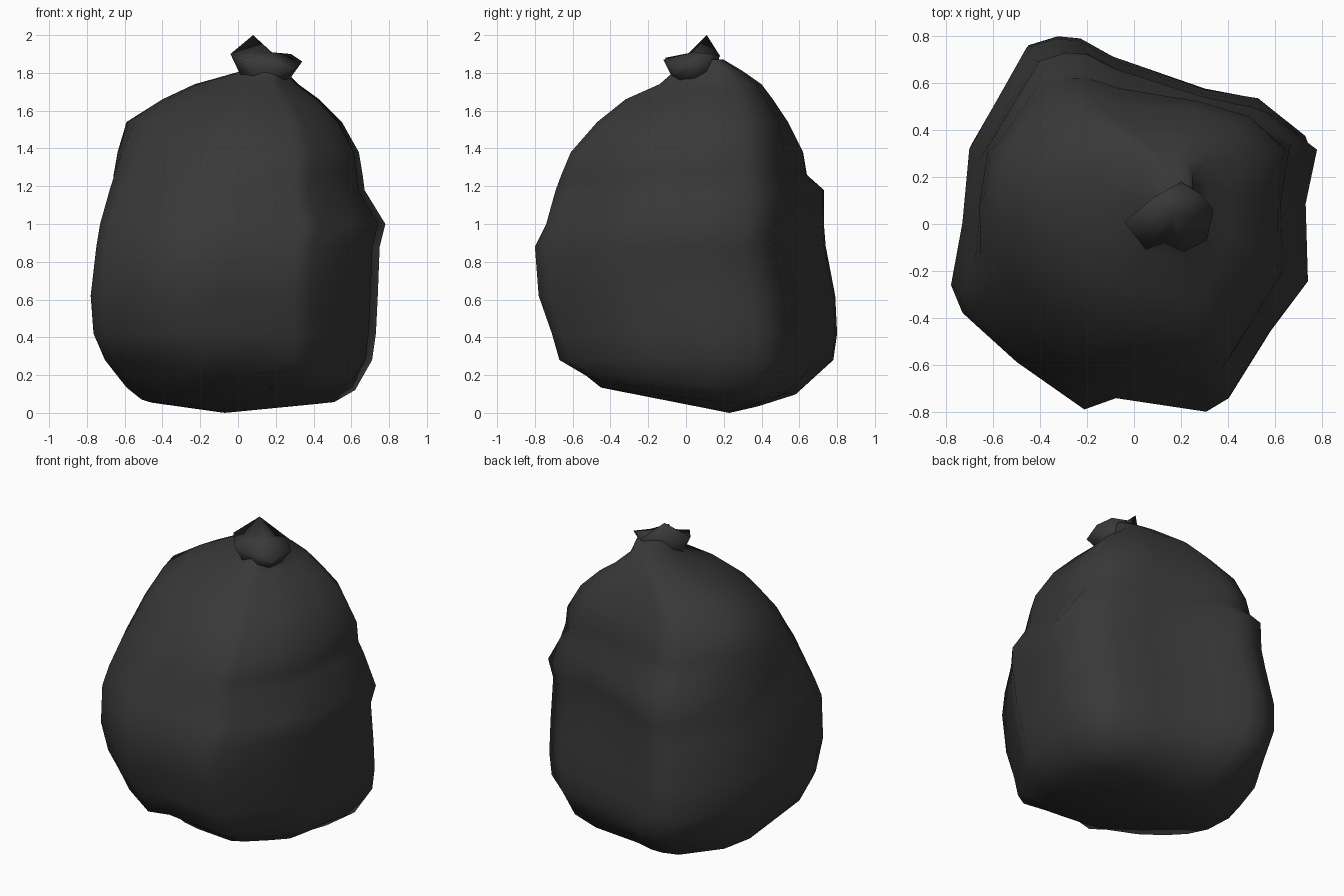
import bpy, bmesh

mat = bpy.data.materials.new("black plastic")
mat.diffuse_color = (0.04, 0.04, 0.04, 1)


def loft(name, rings, bottom, top):
    """Skin a stack of equal-length rings and close both ends with a fan."""
    bm = bmesh.new()
    loops = [[bm.verts.new(p) for p in r] for r in rings]
    n = len(loops[0])
    lo, hi = bm.verts.new(bottom), bm.verts.new(top)
    for i in range(n):
        j = (i + 1) % n
        for a, b in zip(loops, loops[1:]):
            bm.faces.new((a[i], a[j], b[j], b[i]))
        bm.faces.new((loops[0][j], loops[0][i], lo))
        bm.faces.new((loops[-1][i], loops[-1][j], hi))
    bmesh.ops.recalc_face_normals(bm, faces=bm.faces)
    for f in bm.faces:
        f.smooth = True
    me = bpy.data.meshes.new(name)
    bm.to_mesh(me)
    bm.free()
    me.materials.append(mat)
    ob = bpy.data.objects.new(name, me)
    bpy.context.collection.objects.link(ob)
    return ob


# Lumpy plan outline of the filled bag, counter-clockwise
full = [(-.32, .80), (-.45, .76), (-.70, .32), (-.73, 0), (-.78, -.27),
        (-.73, -.39), (-.52, -.58), (-.22, -.79), (-.08, -.74), (.32, -.80),
        (.42, -.74), (.60, -.45), (.74, -.26), (.73, .10), (.78, .35),
        (.57, .52), (.33, .56), (-.08, .71), (-.22, .79)]
# The same outline with the front left corner drawn in, the right side squarer
drawn = [(-.32, .80), (-.45, .76), (-.70, .48), (-.78, .22), (-.72, -.05),
         (-.60, -.28), (-.42, -.50), (-.18, -.67), (0, -.74), (.40, -.80),
         (.50, -.71), (.65, -.45), (.75, -.24), (.75, .14), (.78, .43),
         (.61, .62), (.35, .72), (-.06, .76), (-.22, .80)]

# Levels: z, tilt along y, x min, x max, y min, y max, drawn-in amount
levels = [(.08, -.12, -.51, .51, -.45, .38, 1),
          (.15, -.09, -.59, .62, -.53, .58, 1),
          (.28, 0, -.71, .71, -.67, .78, .1),
          (.42, 0, -.765, .73, -.71, .80, 0),
          (.62, 0, -.78, .74, -.78, .79, 0),
          (.88, 0, -.75, .75, -.80, .74, 0),
          (1.00, 0, -.73, .78, -.74, .73, 0),
          (1.18, 0, -.69, .67, -.69, .73, .2),
          (1.26, 0, -.68, .66, -.66, .64, .5),
          (1.38, 0, -.65, .64, -.61, .62, .7),
          (1.54, 0, -.59, .55, -.47, .54, 1),
          (1.66, 0, -.40, .43, -.32, .46, 1),
          (1.74, 0, -.23, .32, -.14, .40, 1),
          (1.81, 0, .02, .25, -.06, .30, 1),
          (1.87, 0, .09, .25, -.01, .20, 1)]


def ring(z, tilt, x0, x1, y0, y1, k):
    pts = []
    for (ax, ay), (bx, by) in zip(full, drawn):
        x, y = ax + (bx - ax) * k, ay + (by - ay) * k
        px = x0 + (x + .78) / 1.56 * (x1 - x0)
        py = y0 + (y + .80) / 1.60 * (y1 - y0)
        pts.append((px, py, z + tilt * py))
    return pts


loft("bag_body", [ring(*l) for l in levels], (-.07, .23, 0), (.16, .08, 1.88))

# Gathered neck flaring into a crumpled rim
rim = [(.08, .11, 2.0), (-.04, .01, 1.9), (.05, -.11, 1.88), (.13, -.08, 1.85),
       (.21, -.12, 1.87), (.31, -.07, 1.83), (.34, .06, 1.86), (.28, .13, 1.9),
       (.20, .18, 1.89)]


def neck(z, s, cx=.15, cy=.03):
    return [(cx + (x - cx) * s, cy + (y - cy) * s, z) for x, y, _ in rim]


loft("tied_neck", [neck(1.74, .5), neck(1.78, .7), rim],
     (.15, .05, 1.73), (.17, .04, 1.91))
